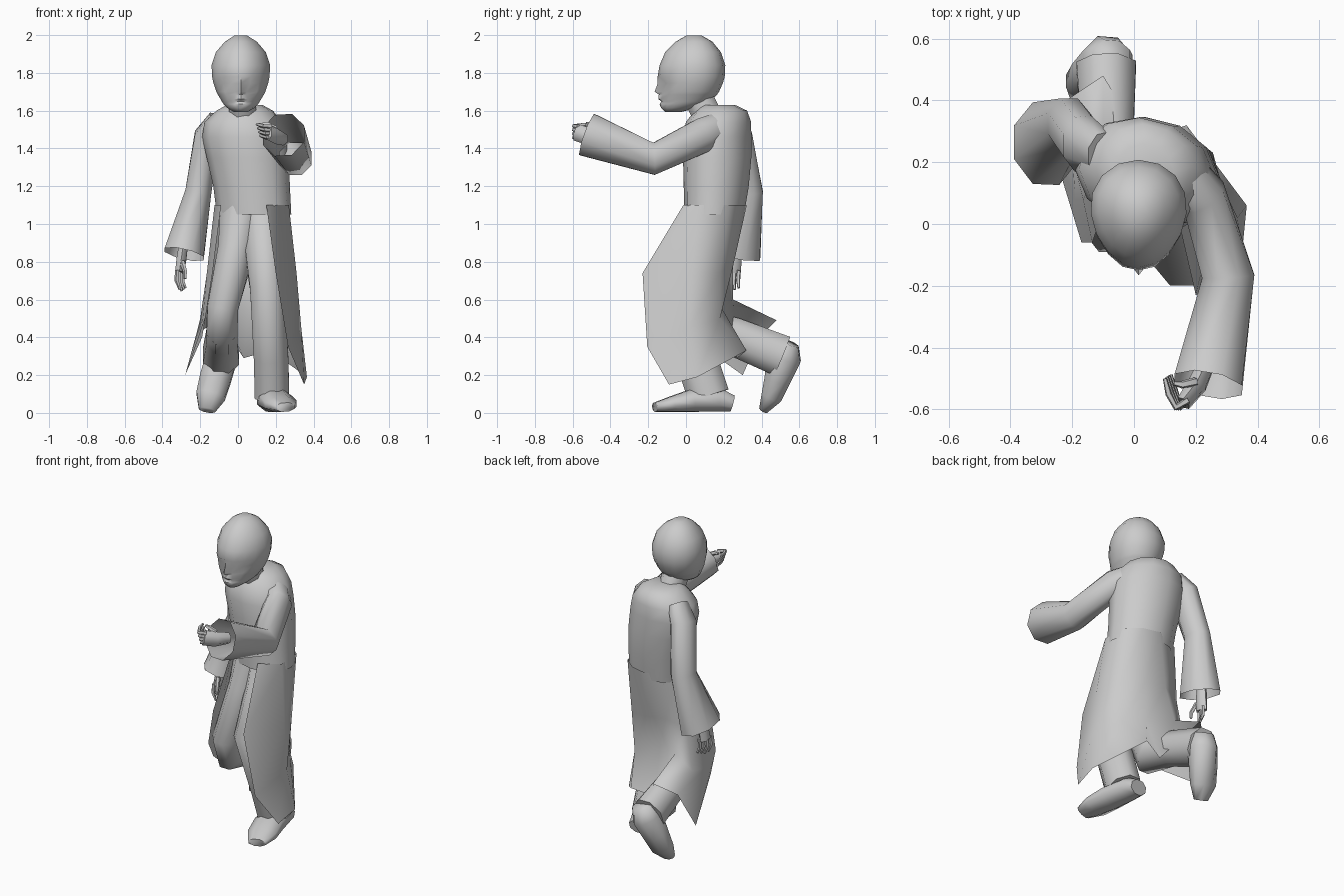
import bpy, bmesh, math
from mathutils import Vector as V


def make(name, verts, faces, angle=60):
    me = bpy.data.meshes.new(name)
    me.from_pydata([tuple(v) for v in verts], [], faces)
    bm = bmesh.new()
    bm.from_mesh(me)
    bmesh.ops.recalc_face_normals(bm, faces=bm.faces)
    bm.to_mesh(me)
    bm.free()
    ob = bpy.data.objects.new(name, me)
    bpy.context.collection.objects.link(ob)
    bpy.ops.object.select_all(action='DESELECT')
    ob.select_set(True)
    bpy.context.view_layer.objects.active = ob
    bpy.ops.object.shade_smooth_by_angle(angle=math.radians(angle))
    return ob


def tube(name, secs, n=8, hint=(1, 0, 0), caps=(True, True), axis=None, angle=60):
    """Loft ellipses (x, y, z, side radius, other radius) along a path."""
    c = [V(s[:3]) for s in secs]
    grow = 1.04 if n == 8 else 1.0
    verts, faces = [], []
    for i, s in enumerate(secs):
        a = (c[i] - c[i - 1]).normalized() if i else V()
        b = (c[i + 1] - c[i]).normalized() if i < len(c) - 1 else V()
        t = V(axis) if axis else (a + b).normalized()
        h = V(hint)
        u = (h - t * h.dot(t)).normalized()
        w = t.cross(u)
        for k in range(n):
            q = 2 * math.pi * (k + .5) / n
            verts.append(c[i] + (u * (math.cos(q) * s[3]) + w * (math.sin(q) * s[4])) * grow)
    for i in range(len(secs) - 1):
        for k in range(n):
            m = (k + 1) % n
            faces.append((i * n + k, i * n + m, (i + 1) * n + m, (i + 1) * n + k))
    if caps[0]:
        faces.append(tuple(range(n)))
    if caps[1]:
        faces.append(tuple(range(len(verts) - n, len(verts))))
    return make(name, verts, faces, angle)


# head: egg-shaped rings (z, front y, back y, half width)
rings = [(1.592, -.11, -.03, .035), (1.615, -.132, .06, .072), (1.635, -.134, .11, .092),
         (1.648, -.134, .13, .1), (1.662, -.137, .142, .108), (1.685, -.14, .165, .122),
         (1.70, -.142, .175, .13), (1.745, -.142, .195, .145), (1.78, -.15, .205, .152),
         (1.84, -.14, .208, .155), (1.91, -.11, .185, .132), (1.965, -.055, .14, .085),
         (1.997, .0, .085, .035)]
# face relief: ring index -> (beside the middle, middle) offsets in y
relief = {2: (-.004, -.006), 3: (.005, .004), 4: (-.006, -.01), 5: (.006, -.004),
          6: (.004, -.024), 7: (.024, -.008), 8: (-.002, 0)}
N = 16
hv, hf = [], []
for i, (z, f, b, w) in enumerate(rings):
    for k in range(N):
        q = 2 * math.pi * k / N
        sy = math.sin(q)
        y = (f + b) / 2 + (b - f) / 2 * sy
        if i in relief and k in (11, 12, 13):
            y += relief[i][k == 12]
        x = w * math.cos(q) * (1 + .12 * sy)
        if i in (5, 6) and k in (11, 13):
            x *= .7
        hv.append(V((.015 + x, y, z)))
for i in range(len(rings) - 1):
    for k in range(N):
        m = (k + 1) % N
        hf.append((i * N + k, i * N + m, (i + 1) * N + m, (i + 1) * N + k))
hf += [tuple(range(N)), tuple(range(len(hv) - N, len(hv)))]
make("head", hv, hf, 50)
tube("neck", [(.03, .13, 1.54, .075, .08), (.02, .06, 1.68, .075, .08)])

# coat torso, turned so the left shoulder leads
tube("coat_torso", [(.085, .15, 1.05, .2, .155), (.072, .16, 1.2, .205, .17),
                    (.052, .165, 1.35, .22, .178), (.035, .165, 1.46, .228, .178),
                    (.03, .172, 1.54, .21, .17), (.035, .185, 1.6, .15, .138),
                    (.035, .17, 1.63, .095, .09)],
     12, hint=(.97, -.243, 0), caps=(False, True), axis=(0, 0, 1))

# coat skirt: open front, rows run left front edge -> back -> right front edge
waist = []
for d in (225, 195, 165, 105, 75, 45, -15, -60):
    a, b = .21 * math.cos(math.radians(d)), .167 * math.sin(math.radians(d))
    waist.append((.083 + .97 * a + .243 * b, .152 - .243 * a + .97 * b, 1.1))
skirt = [
    waist,
    [(-.135, -.06, .74), (-.165, .08, .74), (-.15, .21, .76), (-.03, .25, .8),
     (.12, .25, .78), (.26, .18, .74), (.31, .03, .74), (.2, -.23, .74)],
    [(-.17, -.06, .52), (-.19, .08, .46), (-.2, .22, .5), (-.1, .25, .6),
     (.06, .18, .57), (.24, .18, .5), (.335, .02, .45), (.265, -.205, .35)],
    [(-.19, .02, .4), (-.28, .3, .2), (-.22, .4, .42), (-.1, .48, .49),
     (.03, .27, .29), (.17, .32, .33), (.365, .06, .19), (.35, -.09, .15)]]
sv = [p for row in skirt for p in row]
sf = [(i * 8 + k, i * 8 + k + 1, i * 8 + k + 9, i * 8 + k + 8) for i in range(3) for k in range(7)]
make("coat_skirt", sv, sf, 100)

# sleeves
tube("left_sleeve", [(.15, .17, 1.51, .075, .08), (.225, .09, 1.47, .075, .095),
                     (.305, -.17, 1.345, .088, .088), (.24, -.52, 1.472, .115, .12)],
     caps=(True, False))
tube("right_sleeve", [(-.1, .23, 1.55, .06, .07), (-.165, .26, 1.46, .07, .095),
                      (-.21, .325, 1.17, .072, .085), (-.285, .26, .84, .11, .14)],
     caps=(True, False))

# trousers
tube("left_trouser", [(.13, .15, 1.06, .13, .13), (.14, .07, .88, .11, .13),
                      (.155, -.09, .66, .095, .115), (.175, .05, .3, .095, .115),
                      (.18, .12, .09, .095, .115)], angle=80)
tube("right_trouser", [(.02, .15, 1.06, .12, .13), (-.01, .1, .86, .1, .125),
                       (-.08, .015, .56, .085, .11), (-.085, .06, .45, .085, .12),
                       (-.085, .25, .405, .085, .105), (-.09, .51, .3, .1, .115)], angle=80)

# shoes
tube("left_shoe", [(.17, .245, .05, .06, .045), (.177, .17, .07, .08, .065),
                   (.2, .03, .065, .09, .062), (.227, -.08, .045, .09, .042),
                   (.25, -.165, .03, .055, .025)], angle=70)
tube("right_shoe", [(-.07, .55, .37, .06, .05), (-.085, .52, .3, .085, .095),
                    (-.12, .485, .18, .086, .072), (-.145, .455, .09, .08, .058),
                    (-.165, .41, .015, .045, .025)], angle=70)

# left hand, fingers curled inward
tube("left_palm", [(.24, -.44, 1.45, .03, .035), (.205, -.52, 1.465, .035, .045),
                   (.16, -.58, 1.485, .025, .045)], 6)
for j in range(4):
    z = 1.515 - j * .02
    x = .006 * j
    tube("left_finger_%d" % j, [(.175, -.57, z, .013, .012), (.135 + x, -.593, z + .003, .012, .012),
                                (.112 + x, -.55 + j * .006, z + .01, .011, .011),
                                (.1 + x, -.5 + j * .004, z + .012, .007, .007)],
         5, hint=(0, 0, 1))
tube("left_thumb", [(.2, -.51, 1.505, .016, .015), (.155, -.52, 1.53, .013, .013),
                    (.13, -.515, 1.53, .008, .008)], 5, hint=(0, 0, 1))

# right hand, hanging open
tube("right_palm", [(-.29, .27, .88, .028, .03), (-.3, .255, .81, .03, .04),
                    (-.31, .245, .745, .026, .045)], 6)
for j in range(4):
    y = .213 + j * .022
    x = -.322 + j * .01
    tube("right_finger_%d" % j, [(x, y, .755, .012, .012), (x - .002, y - .003, .7, .012, .011),
                                 (x + .015, y, .645 + abs(j - 1) * .008, .007, .007)], 5)
tube("right_thumb", [(-.295, .22, .8, .014, .014), (-.28, .19, .75, .012, .012),
                     (-.28, .185, .71, .008, .008)], 5)
